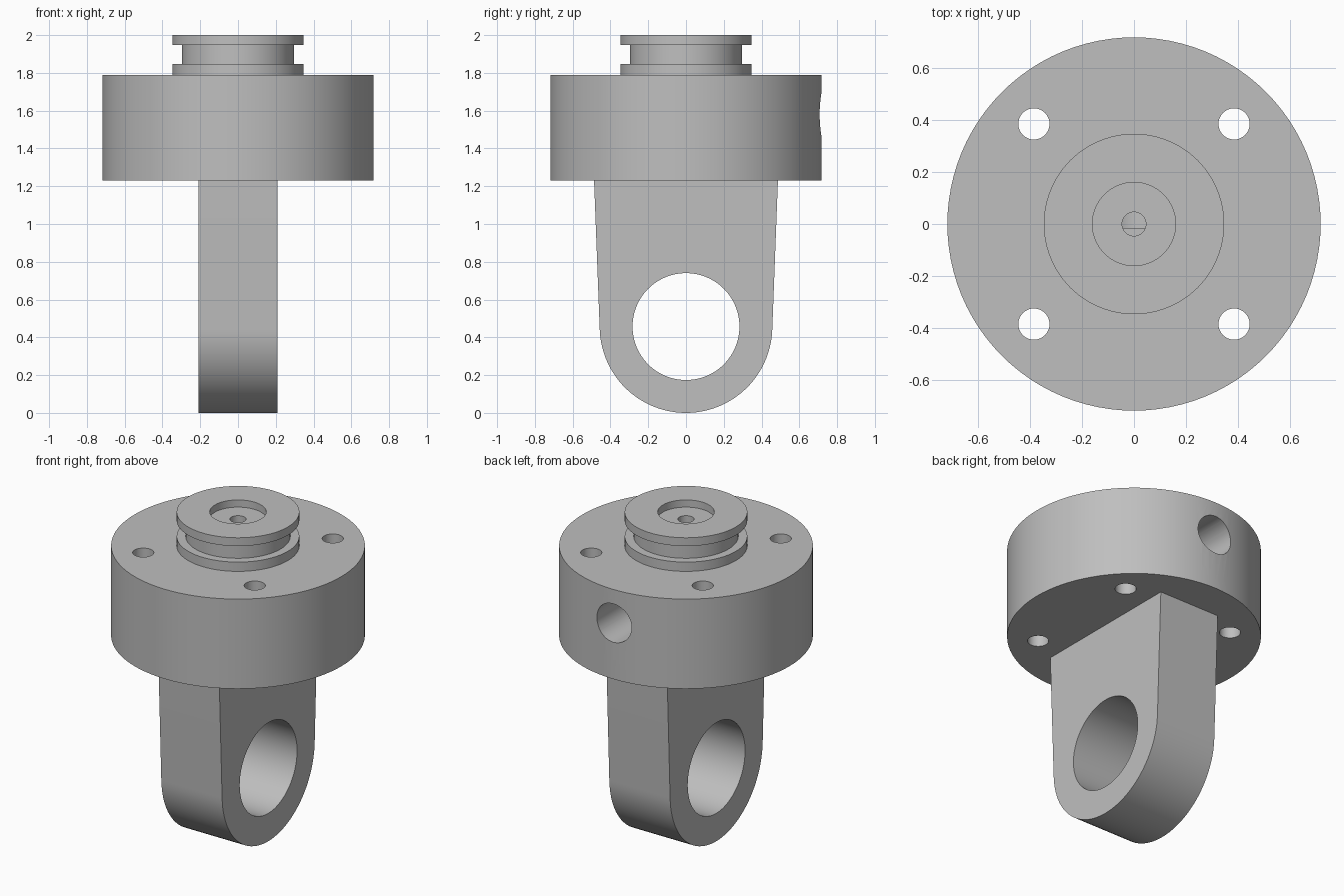
import bpy, bmesh, math
from mathutils import Matrix, Vector

SEGMENTS = 96

cube = bpy.data.objects.get("Cube")
if cube:
    bpy.data.objects.remove(cube, do_unlink=True)

steel = bpy.data.materials.new("plain_grey_metal")
steel.use_nodes = True
grey = (0.52, 0.52, 0.52, 1)
steel.diffuse_color = grey
steel.node_tree.nodes["Principled BSDF"].inputs["Base Color"].default_value = grey


def add_object(name, bm):
    bmesh.ops.recalc_face_normals(bm, faces=bm.faces)
    mesh = bpy.data.meshes.new(name)
    bm.to_mesh(mesh)
    bm.free()
    mesh.materials.append(steel)
    obj = bpy.data.objects.new(name, mesh)
    bpy.context.collection.objects.link(obj)
    return obj


def lathe(name, profile):
    """Spin an (r, z) profile that starts and ends on the z axis."""
    bm = bmesh.new()
    verts = [bm.verts.new((r, 0, z)) for r, z in profile]
    edges = [bm.edges.new(pair) for pair in zip(verts, verts[1:])]
    bmesh.ops.spin(bm, geom=verts + edges, cent=(0, 0, 0), axis=(0, 0, 1),
                   angle=math.tau, steps=SEGMENTS)
    bmesh.ops.remove_doubles(bm, verts=bm.verts, dist=0.0001)
    return add_object(name, bm)


def rod(name, start, end, radius, segments=SEGMENTS):
    """Cylinder between two points, used as a drill."""
    start, end = Vector(start), Vector(end)
    axis = end - start
    turn = axis.to_track_quat('Z', 'Y').to_matrix().to_4x4()
    bm = bmesh.new()
    bmesh.ops.create_cone(bm, cap_ends=True, segments=segments, radius1=radius,
                          radius2=radius, depth=axis.length,
                          matrix=Matrix.Translation((start + end) / 2) @ turn)
    return add_object(name, bm)


def combine(target, tool, operation):
    """Apply a boolean and remove the tool object."""
    tool.hide_render = True
    mod = target.modifiers.new(tool.name, 'BOOLEAN')
    mod.operation = operation
    mod.solver = 'EXACT'
    mod.object = tool
    bpy.ops.object.select_all(action='DESELECT')
    bpy.context.view_layer.objects.active = target
    target.select_set(True)
    bpy.ops.object.modifier_apply(modifier=mod.name)
    bpy.data.objects.remove(tool, do_unlink=True)


# Round flange with grooved neck and shallow top recess
housing = lathe("flanged_housing_with_lug", [
    (0, 1.23), (0.718, 1.23), (0.718, 1.79), (0.347, 1.79), (0.347, 1.848),
    (0.296, 1.848), (0.296, 1.948), (0.347, 1.948), (0.347, 2.0),
    (0.16, 2.0), (0.16, 1.955), (0, 1.955)])

# Tapered lug with a rounded lower end
eye_z, end_radius, half_thick = 0.457, 0.457, 0.21
taper = math.atan(0.038)
outline = []
for i in range(49):
    a = -taper - (math.pi - 2 * taper) * i / 48
    outline.append((end_radius * math.cos(a), eye_z + end_radius * math.sin(a)))
top_z = 1.3
top_y = outline[0][0] + (top_z - outline[0][1]) * math.tan(taper)
outline += [(-top_y, top_z), (top_y, top_z)]
bm = bmesh.new()
face = bm.faces.new([bm.verts.new((-half_thick, y, z)) for y, z in outline])
extruded = bmesh.ops.extrude_face_region(bm, geom=[face])["geom"]
bmesh.ops.translate(bm, vec=(2 * half_thick, 0, 0),
                    verts=[v for v in extruded if isinstance(v, bmesh.types.BMVert)])
lug = add_object("lug", bm)
combine(housing, lug, 'UNION')

# Pin eye through the lug
combine(housing, rod("pin_eye", (-1, 0, eye_z), (1, 0, eye_z), 0.283), 'DIFFERENCE')

# Four bolt holes through the flange
for x in (-0.385, 0.385):
    for y in (-0.385, 0.385):
        combine(housing, rod("bolt_hole", (x, y, 1), (x, y, 1.9), 0.06, 48), 'DIFFERENCE')

# Back port meeting the central passage
combine(housing, rod("back_port", (0, -0.015, 1.58), (0, 1, 1.58), 0.12, 64), 'DIFFERENCE')
combine(housing, rod("centre_passage", (0, 0, 1.57), (0, 0, 2.1), 0.046, 48), 'DIFFERENCE')

# Smooth curved walls, sharp machined edges
bpy.ops.object.select_all(action='DESELECT')
housing.select_set(True)
bpy.context.view_layer.objects.active = housing
bpy.ops.object.shade_smooth_by_angle(angle=math.radians(30))
